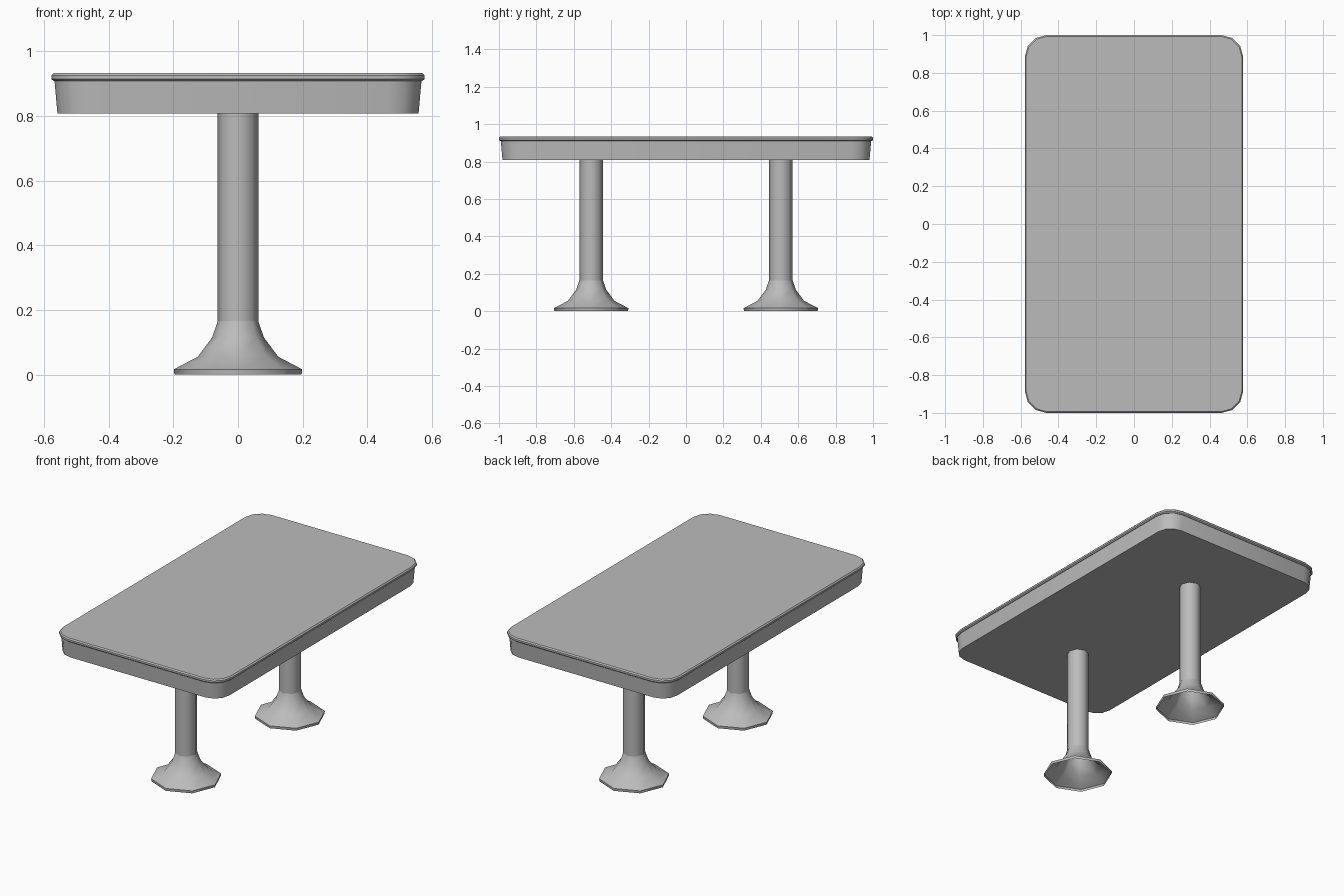
import bpy
import bmesh
from math import cos, sin, pi, radians

if "Cube" in bpy.data.objects:
    bpy.data.objects.remove(bpy.data.objects["Cube"], do_unlink=True)

grey = bpy.data.materials.new("plain grey")
grey.use_nodes = True
GREY = (0.5, 0.5, 0.5, 1)
grey.diffuse_color = GREY
grey.node_tree.nodes["Principled BSDF"].inputs["Base Color"].default_value = GREY


def circle(radius, z, sides=8):
    return [(radius * cos(2 * pi * i / sides), radius * sin(2 * pi * i / sides), z)
            for i in range(sides)]


def rounded_rectangle(inset, z, half_x=0.578, half_y=1.0, radius=0.115, steps=3):
    """Outline of the table, shrunk evenly by the inset."""
    r = radius - inset
    cx, cy = half_x - radius, half_y - radius
    points = []
    for q, (sx, sy) in enumerate([(1, 1), (-1, 1), (-1, -1), (1, -1)]):
        for s in range(steps + 1):
            a = pi / 2 * (q + s / steps)
            points.append((sx * cx + r * cos(a), sy * cy + r * sin(a), z))
    return points


def loft(name, outlines, capped, angle, y=0):
    """Skin a stack of outlines, listed from bottom to top."""
    bm = bmesh.new()
    rings = [[bm.verts.new(p) for p in outline] for outline in outlines]
    for low, high in zip(rings, rings[1:]):
        n = len(low)
        for i in range(n):
            j = (i + 1) % n
            bm.faces.new((low[i], low[j], high[j], high[i]))
    if capped:
        bm.faces.new(rings[0][::-1])
        bm.faces.new(rings[-1])
    mesh = bpy.data.meshes.new(name)
    bm.to_mesh(mesh)
    bm.free()
    mesh.materials.append(grey)
    obj = bpy.data.objects.new(name, mesh)
    obj.location.y = y
    bpy.context.collection.objects.link(obj)
    bpy.ops.object.select_all(action="DESELECT")
    obj.select_set(True)
    bpy.context.view_layer.objects.active = obj
    bpy.ops.object.shade_smooth_by_angle(angle=radians(angle))


# Table: slab with a rolled lip, over a slightly tapered apron
lip = [(0.007, 0.909), (0, 0.915), (0, 0.926), (0.007, 0.933)]
loft("tabletop", [rounded_rectangle(*p) for p in lip], True, 35)
loft("apron", [rounded_rectangle(*p) for p in [(0.019, 0.808), (0.010, 0.909)]], True, 35)

# Two pedestal legs: straight column on a hollow flared foot
flare = [(0.197, 0), (0.199, 0.016), (0.125, 0.055), (0.08, 0.115), (0.063, 0.165)]
for side, y in (("front", -0.507), ("back", 0.507)):
    loft(side + "_column", [circle(0.063, 0.165), circle(0.063, 0.808)], False, 50, y)
    loft(side + "_foot", [circle(*p) for p in flare], False, 50, y)
